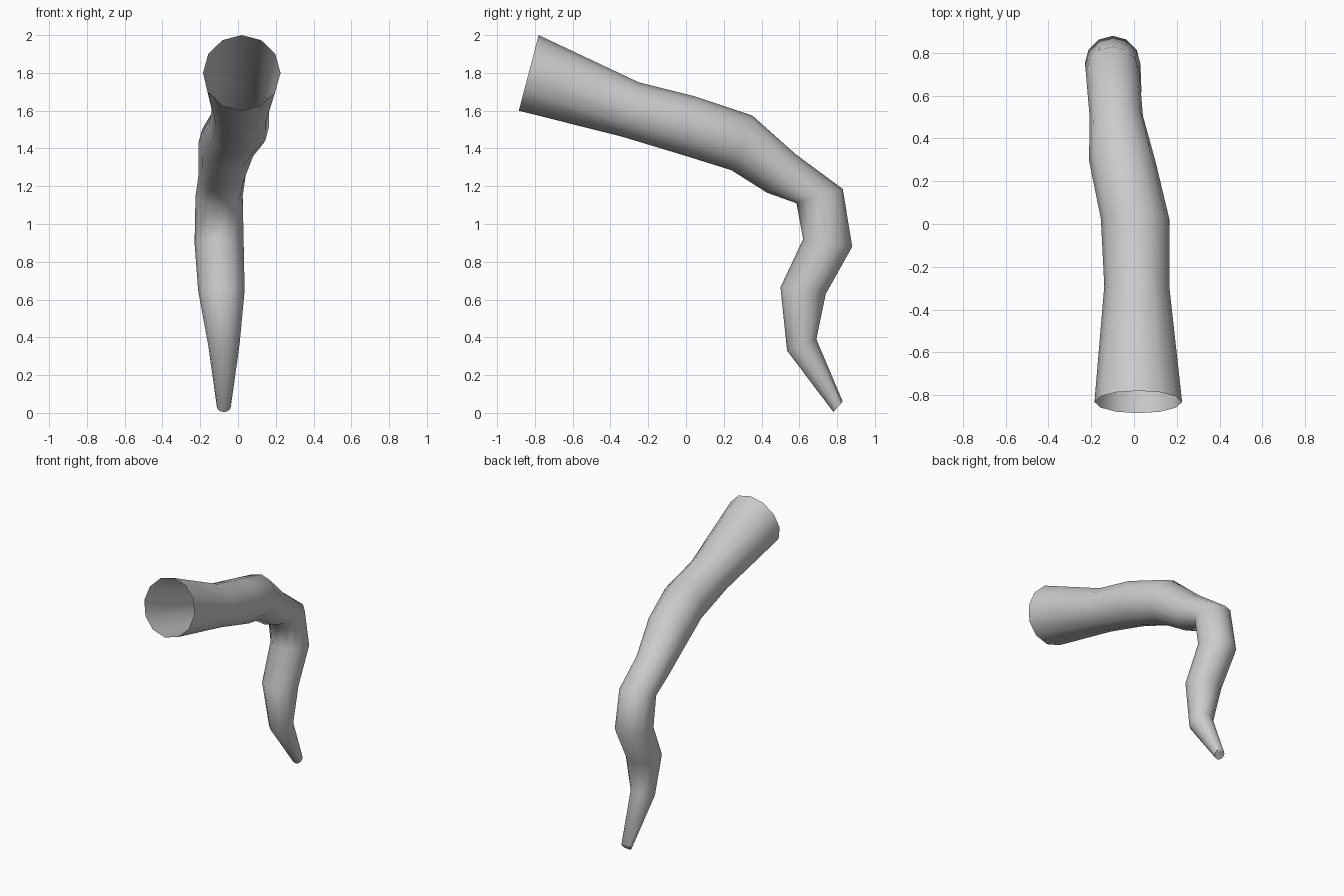
import bpy
import bmesh
from math import cos, sin, tau
from mathutils import Vector

cube = bpy.data.objects.get("Cube")
if cube:
    bpy.data.objects.remove(cube)

SIDES = 12

# Rings: centre x, half width, upper edge (y, z), lower edge (y, z)
RINGS = [
    (0.02, 0.205, (-0.78, 2.0), (-0.885, 1.6)),
    (0.013, 0.152, (-0.25, 1.75), (-0.33, 1.46)),
    (0.005, 0.16, (0.05, 1.675), (0.0, 1.36)),
    (-0.055, 0.155, (0.35, 1.575), (0.24, 1.285)),
    (-0.083, 0.125, (0.58, 1.37), (0.43, 1.165)),
    (-0.1, 0.125, (0.83, 1.185), (0.585, 1.11)),
    (-0.1, 0.13, (0.88, 0.88), (0.62, 0.92)),
    (-0.088, 0.123, (0.74, 0.63), (0.5, 0.665)),
    (-0.075, 0.083, (0.69, 0.39), (0.535, 0.33)),
    (-0.075, 0.037, (0.83, 0.06), (0.78, 0.005)),
]

# Plain grey surface
grey = bpy.data.materials.new("light_grey")
grey.use_nodes = True
grey.diffuse_color = (0.6, 0.6, 0.6, 1)
grey.node_tree.nodes["Principled BSDF"].inputs["Base Color"].default_value = grey.diffuse_color

# Hollow bent tube, open at the wide end and closed at the tip
bm = bmesh.new()
loops = []
for x, width, upper, lower in RINGS:
    top, bottom = Vector((x, *upper)), Vector((x, *lower))
    centre, rise = (top + bottom) / 2, (top - bottom) / 2
    side = Vector((width, 0, 0))
    angles = [tau * i / SIDES for i in range(SIDES)]
    loops.append([bm.verts.new(centre + rise * cos(a) + side * sin(a)) for a in angles])
for a, b in zip(loops, loops[1:]):
    for i in range(SIDES):
        j = (i + 1) % SIDES
        bm.faces.new((a[i], a[j], b[j], b[i]))
bm.faces.new(loops[-1])
bm.normal_update()
bmesh.ops.recalc_face_normals(bm, faces=bm.faces)

mesh = bpy.data.meshes.new("branch")
bm.to_mesh(mesh)
bm.free()
mesh.materials.append(grey)
branch = bpy.data.objects.new("branch", mesh)
bpy.context.collection.objects.link(branch)

# Smooth sides with a crisp rim at the tip
bpy.context.view_layer.objects.active = branch
branch.select_set(True)
bpy.ops.object.shade_smooth_by_angle(angle=1.2)
